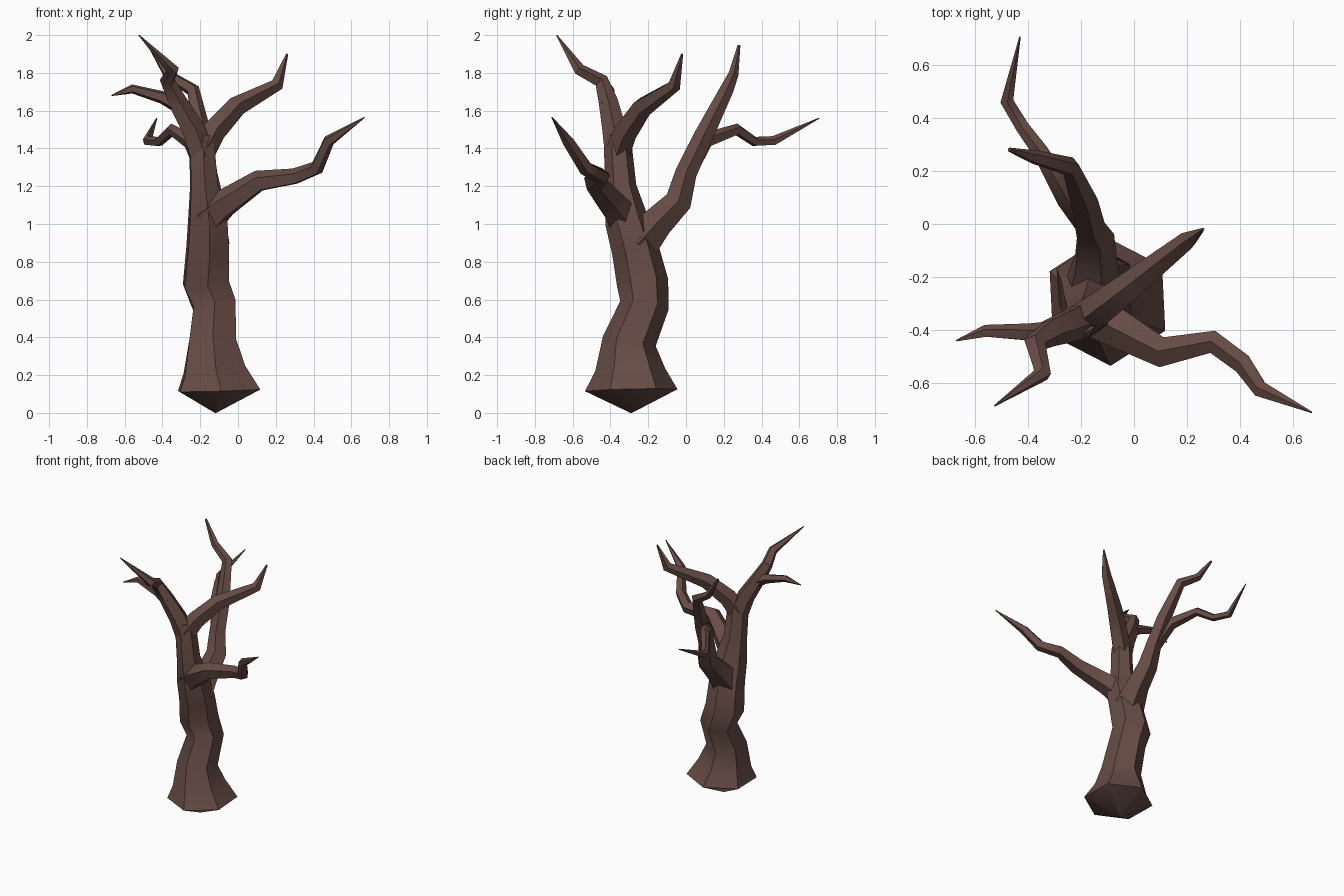
import bpy, bmesh, math
from mathutils import Vector

bark = bpy.data.materials.new("dark_brown_bark")
bark.diffuse_color = (0.135, 0.072, 0.060, 1)


def limb(name, points, sides=5, phase=0.0):
    """Low-poly tube through (x, y, z, radius) points; ends closed."""
    pos = [Vector(p[:3]) for p in points]
    bm = bmesh.new()
    rings, ref = [], Vector((1, 0, 0))
    for i, p in enumerate(points):
        a = (pos[i] - pos[i - 1]).normalized() if i else Vector()
        b = (pos[i + 1] - pos[i]).normalized() if i < len(pos) - 1 else Vector()
        t = (a + b).normalized()
        if i == 0 and abs(t.x) > 0.8:
            ref = Vector((0, 1, 0))
        u = (ref - t * ref.dot(t)).normalized()
        v = t.cross(u)
        ref = u
        rings.append([bm.verts.new(pos[i] + p[3] * (
            u * math.cos(phase + math.tau * k / sides) +
            v * math.sin(phase + math.tau * k / sides))) for k in range(sides)])
    for r, s in zip(rings, rings[1:]):
        for k in range(sides):
            n = (k + 1) % sides
            bm.faces.new((r[k], r[n], s[n], s[k]))
    bm.faces.new(rings[0][::-1])
    bm.faces.new(rings[-1])
    bmesh.ops.recalc_face_normals(bm, faces=bm.faces)
    me = bpy.data.meshes.new(name)
    bm.to_mesh(me)
    bm.free()
    me.materials.append(bark)
    ob = bpy.data.objects.new(name, me)
    bpy.context.collection.objects.link(ob)
    bpy.context.view_layer.objects.active = ob
    bpy.ops.object.select_all(action='DESELECT')
    ob.select_set(True)
    bpy.ops.object.shade_smooth_by_angle(angle=math.radians(50))


# Trunk: pointed root, flared foot, knotted stem up to the fork
limb("trunk", [
    (-0.12, -0.29, 0.0, 0.004), (-0.10, -0.29, 0.12, 0.245),
    (-0.125, -0.295, 0.23, 0.185), (-0.135, -0.30, 0.38, 0.142),
    (-0.125, -0.22, 0.57, 0.130), (-0.17, -0.23, 0.69, 0.137),
    (-0.16, -0.27, 0.87, 0.125), (-0.16, -0.315, 1.02, 0.115),
    (-0.18, -0.345, 1.2, 0.082), (-0.19, -0.36, 1.40, 0.075),
    (-0.19, -0.36, 1.47, 0.055)], sides=6, phase=math.radians(-27))

# Low branch reaching right
limb("right_branch", [
    (-0.16, -0.33, 1.03, 0.095), (-0.08, -0.38, 1.10, 0.080),
    (0.11, -0.485, 1.225, 0.060), (0.30, -0.445, 1.25, 0.045),
    (0.415, -0.53, 1.295, 0.040), (0.48, -0.625, 1.44, 0.032),
    (0.67, -0.71, 1.565, 0.003)])

# Two arms of the upper fork, and a twig on the left one
limb("fork_right", [
    (-0.19, -0.36, 1.38, 0.070), (-0.13, -0.32, 1.49, 0.066),
    (-0.01, -0.23, 1.62, 0.056), (0.205, -0.06, 1.735, 0.036),
    (0.26, -0.02, 1.90, 0.006)])
limb("fork_left", [
    (-0.19, -0.36, 1.36, 0.072), (-0.24, -0.38, 1.50, 0.066),
    (-0.32, -0.41, 1.64, 0.054), (-0.375, -0.45, 1.755, 0.042),
    (-0.345, -0.565, 1.815, 0.034), (-0.525, -0.685, 2.0, 0.003)])
limb("left_twig", [
    (-0.30, -0.41, 1.62, 0.045), (-0.40, -0.41, 1.67, 0.035),
    (-0.56, -0.405, 1.715, 0.025), (-0.67, -0.44, 1.68, 0.003)])

# Back branch with its side twig
limb("back_branch", [
    (-0.16, -0.25, 0.90, 0.115), (-0.15, -0.15, 1.01, 0.088),
    (-0.15, -0.04, 1.12, 0.075), (-0.17, 0.00, 1.27, 0.060),
    (-0.19, 0.09, 1.46, 0.054), (-0.24, 0.215, 1.71, 0.038),
    (-0.37, 0.25, 1.79, 0.028), (-0.47, 0.28, 1.945, 0.008)])
limb("back_twig", [
    (-0.18, 0.01, 1.28, 0.050), (-0.25, 0.10, 1.44, 0.046),
    (-0.35, 0.27, 1.50, 0.032), (-0.42, 0.365, 1.435, 0.027),
    (-0.48, 0.465, 1.44, 0.026), (-0.43, 0.705, 1.56, 0.003)])
